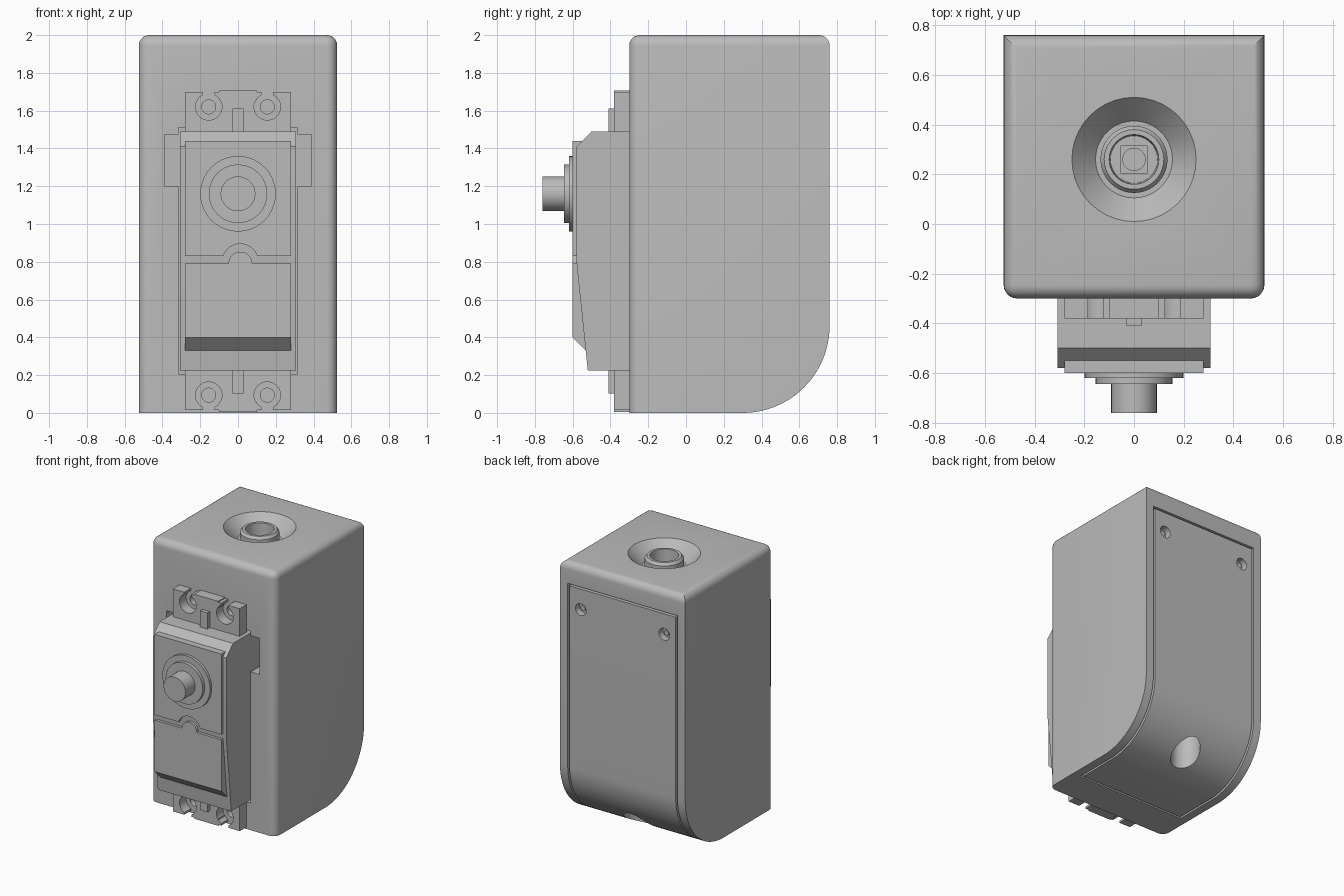
import bpy, bmesh, math
from mathutils import Matrix, Vector

if "Cube" in bpy.data.objects:
    bpy.data.objects.remove(bpy.data.objects["Cube"])

grey = bpy.data.materials.new("plain_grey")
grey.use_nodes = True
COLOUR = (0.50, 0.50, 0.50, 1)
grey.diffuse_color = COLOUR
grey.node_tree.nodes["Principled BSDF"].inputs["Base Color"].default_value = COLOUR


def finish(name, bm):
    bmesh.ops.recalc_face_normals(bm, faces=bm.faces)
    mesh = bpy.data.meshes.new(name)
    bm.to_mesh(mesh)
    bm.free()
    mesh.materials.append(grey)
    ob = bpy.data.objects.new(name, mesh)
    bpy.context.collection.objects.link(ob)
    return ob


def prism_mesh(points, axis, lo, hi):
    """Extrude a (y, z) outline along x, or an (x, z) outline along y."""
    bm = bmesh.new()
    place = (lambda a, b: (lo, a, b)) if axis == "x" else (lambda a, b: (a, lo, b))
    face = bm.faces.new([bm.verts.new(place(a, b)) for a, b in points])
    grown = bmesh.ops.extrude_face_region(bm, geom=[face])["geom"]
    shift = Vector((hi - lo, 0, 0)) if axis == "x" else Vector((0, hi - lo, 0))
    bmesh.ops.translate(bm, vec=shift, verts=[v for v in grown if isinstance(v, bmesh.types.BMVert)])
    return bm


def prism(name, points, axis, lo, hi):
    return finish(name, prism_mesh(points, axis, lo, hi))


def box(name, x0, x1, y0, y1, z0, z1):
    return prism(name, [(y0, z0), (y1, z0), (y1, z1), (y0, z1)], "x", x0, x1)


def lathe(name, profile, at, forward=False, steps=40):
    """Spin an (r, h) profile; h runs up z, or towards the front if forward."""
    bm = bmesh.new()
    verts = [bm.verts.new((r, 0, h)) for r, h in profile]
    edges = [bm.edges.new(pair) for pair in zip(verts, verts[1:])]
    bmesh.ops.spin(bm, geom=verts + edges, cent=(0, 0, 0), axis=(0, 0, 1),
                   angle=math.tau, steps=steps)
    bmesh.ops.remove_doubles(bm, verts=bm.verts, dist=1e-5)
    turn = Matrix.Rotation(math.pi / 2 if forward else 0, 4, "X")
    bmesh.ops.transform(bm, matrix=Matrix.Translation(at) @ turn, verts=bm.verts)
    return finish(name, bm)


def rod(name, r, h0, h1, at, forward=False):
    return lathe(name, [(0, h0), (r, h0), (r, h1), (0, h1)], at, forward)


def cut(target, *cutters):
    """Subtract each cutter, then throw it away."""
    for c in cutters:
        mod = target.modifiers.new("cut", "BOOLEAN")
        mod.object, mod.operation, mod.solver = c, "DIFFERENCE", "EXACT"
        bpy.context.view_layer.objects.active = target
        bpy.ops.object.modifier_apply(modifier=mod.name)
        bpy.data.objects.remove(c)


def arc(cx, cz, r, a0, a1, n=24):
    return [(cx + r * math.cos(math.radians(a0 + (a1 - a0) * i / n)),
             cz + r * math.sin(math.radians(a0 + (a1 - a0) * i / n))) for i in range(n + 1)]


def back_path(out, start, top):
    """Bottom, rounded corner and back of the housing, pushed out by a distance."""
    return [(start, -out)] + arc(0.30, 0.46, 0.46 + out, -90, 0) + [(0.76 + out, top)]


# Housing with rounded top and front edges
bm = prism_mesh(back_path(0, -0.30, 2.0) + [(-0.30, 2.0)], "x", -0.525, 0.525)
soft = []
for e in bm.edges:
    a, b = (v.co for v in e.verts)
    if min(a.z, b.z) > 1.99 or (max(a.y, b.y) < -0.29 and abs(a.z - b.z) > 1):
        soft.append(e)
bmesh.ops.bevel(bm, geom=soft, offset=0.055, segments=6, profile=0.5, affect="EDGES")
housing = finish("housing", bm)

# Back cover set into a pocket that follows the curve
TOP_AT = (0, 0.26, 0)
CABLE_AT = (0, 0.56, 0)
cut(housing,
    prism("pocket", back_path(0.02, -0.04, 1.84) + back_path(-0.05, -0.04, 1.84)[::-1],
          "x", -0.46, 0.46),
    rod("cable_bore", 0.105, -0.1, 0.4, CABLE_AT))
cover = prism("back_cover", back_path(0, -0.025, 1.825) + back_path(-0.051, -0.025, 1.825)[::-1],
              "x", -0.445, 0.445)
cut(cover, rod("cable_bore", 0.105, -0.1, 0.4, CABLE_AT))
for x in (-0.35, 0.35):
    cut(cover, rod("screw_bore", 0.045, -0.8, -0.65, (x, 0, 1.67), True))
    rod("cover_screw", 0.02, -0.735, -0.70, (x, 0, 1.67), True)

# Funnel on top with a threaded-style collar and square socket
cut(housing, lathe("funnel", [(0, 1.76), (0.13, 1.76), (0.13, 1.90), (0.155, 1.90),
                              (0.25, 2.0), (0.269, 2.02), (0, 2.02)], TOP_AT))
collar = lathe("top_collar", [(0, 1.77), (0.135, 1.77), (0.135, 1.965), (0.12, 1.985),
                              (0.10, 1.985), (0.095, 1.87), (0, 1.87)], TOP_AT)
cut(collar, box("socket", -0.055, 0.055, 0.205, 0.315, 1.83, 1.90),
    rod("socket_bore", 0.045, 1.79, 1.90, TOP_AT))

# Opening in the housing front for the switch and its side clips
cut(housing, box("opening", -0.315, 0.315, -0.4, -0.10, 0.205, 1.51),
    box("clip_opening", -0.39, 0.39, -0.4, -0.101, 1.20, 1.475))

# Switch body with sloping lower front and chamfered top
prism("switch_body", [(-0.09, 0.225), (-0.52, 0.225), (-0.58, 0.80), (-0.58, 1.41),
                      (-0.50, 1.49), (-0.09, 1.49)], "x", -0.308, 0.308)

# Upper face plate with an arched notch, and the rocker below it
prism("face_plate", [(-0.28, 0.83), (-0.28, 1.44), (0.28, 1.44), (0.28, 0.83)]
      + arc(0.012, 0.80, 0.095, 18, 162, 16), "y", -0.60, -0.52)
prism("rocker", [(-0.50, 0.79), (-0.60, 0.79), (-0.60, 0.40), (-0.53, 0.33), (-0.50, 0.33)],
      "x", -0.28, 0.28)
prism("rocker_bump", arc(0.012, 0.79, 0.063, 0, 180, 16), "y", -0.60, -0.55)

# Stepped push button
lathe("button", [(0, 0.58), (0.20, 0.58), (0.20, 0.62), (0.155, 0.62), (0.155, 0.645),
                 (0.092, 0.645), (0.092, 0.76), (0, 0.76)], (0, 0, 1.16), True)

# Mounting ears, mirrored top and bottom
MID = 0.857
for label, s in (("upper", 1), ("lower", -1)):
    def span(a, b):
        return sorted((MID + s * a, MID + s * b))
    ear = box(label + "_ear", -0.28, 0.28, -0.38, -0.295, *span(0.63, 0.843))
    box(label + "_ear_lip", -0.10, 0.10, -0.38, -0.30, *span(0.80, 0.851))
    box(label + "_fin", -0.03, 0.03, -0.41, -0.36, *span(0.60, 0.755))
    for x in (-0.155, 0.155):
        hole = (x, 0, MID + s * 0.763)
        cut(ear, rod("ring_cut", 0.07, 0.2, 0.5, hole, True),
            box("slot_cut", x - 0.03, x + 0.03, -0.5, -0.2, *span(0.763, 0.9)))
        cut(housing, rod("screw_cut", 0.037, 0.2, 0.5, hole, True))

# Smooth curved surfaces, keep sharp edges
bpy.ops.object.select_all(action="DESELECT")
for ob in bpy.context.collection.objects:
    if ob.type == "MESH":
        ob.select_set(True)
        bpy.context.view_layer.objects.active = ob
bpy.ops.object.shade_smooth_by_angle(angle=math.radians(30))
